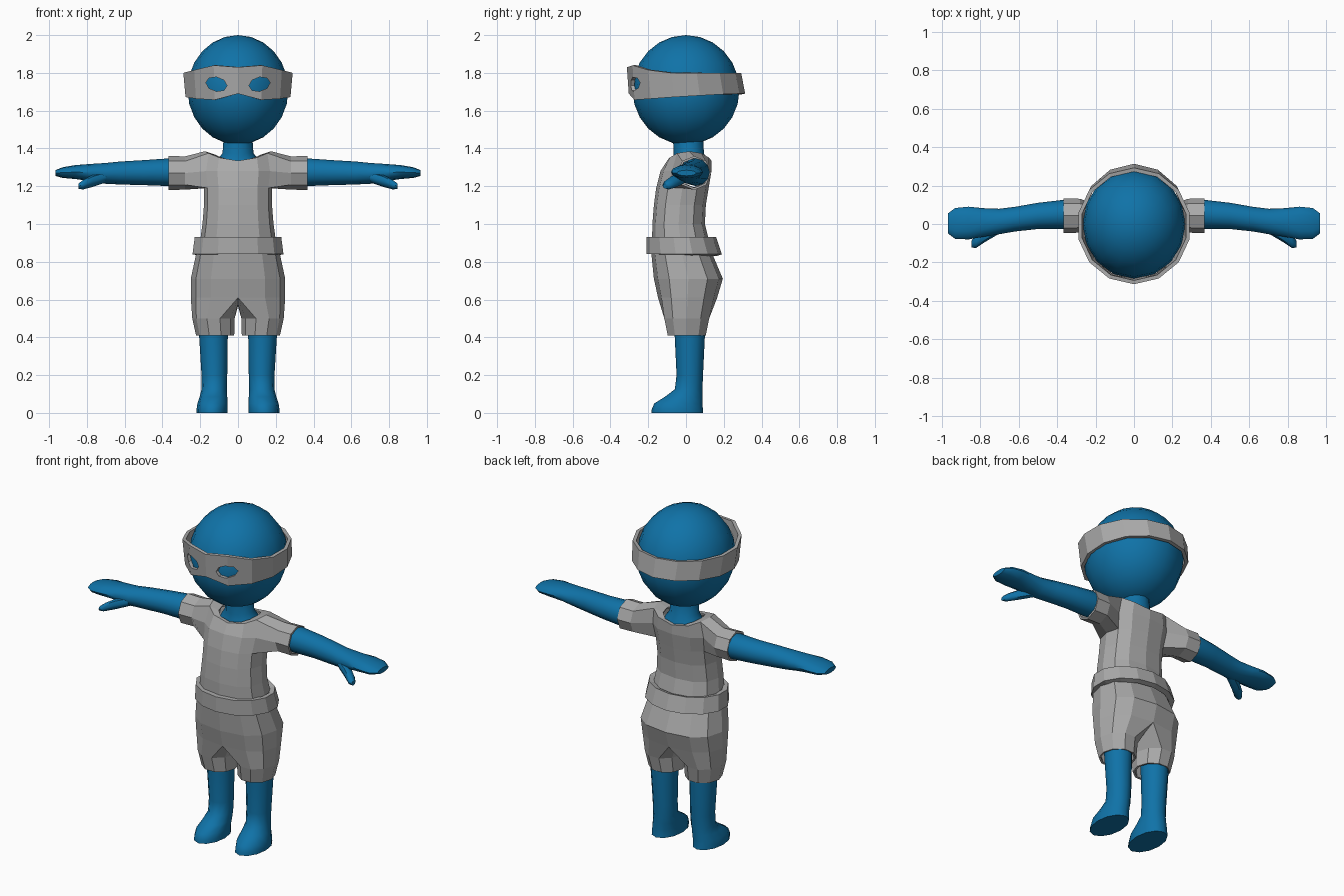
import bpy, bmesh, math
from math import sin, cos, pi, radians

if "Cube" in bpy.data.objects:
    bpy.data.objects.remove(bpy.data.objects["Cube"])


def material(name, rgb):
    m = bpy.data.materials.new(name)
    m.diffuse_color = (*rgb, 1)
    m.use_nodes = True
    m.node_tree.nodes["Principled BSDF"].inputs["Base Color"].default_value = m.diffuse_color
    return m


BLUE = material("blue_skin", (0.005, 0.17, 0.39))
GREY = material("grey_cloth", (0.40, 0.40, 0.40))


def finish(name, bm, mat, smooth=False):
    bmesh.ops.delete(bm, geom=[v for v in bm.verts if not v.link_faces], context='VERTS')
    bmesh.ops.recalc_face_normals(bm, faces=bm.faces[:])
    me = bpy.data.meshes.new(name)
    bm.to_mesh(me)
    bm.free()
    me.materials.append(mat)
    ob = bpy.data.objects.new(name, me)
    bpy.context.collection.objects.link(ob)
    if smooth:
        bpy.ops.object.select_all(action='DESELECT')
        ob.select_set(True)
        bpy.context.view_layer.objects.active = ob
        bpy.ops.object.shade_smooth_by_angle(angle=radians(50))
    return ob


def add_ring(bm, points):
    return [bm.verts.new(p) for p in points]


def bridge(bm, a, b, closed=True, skip=()):
    n = len(a)
    for i in range(n if closed else n - 1):
        if i not in skip:
            k = (i + 1) % n
            bm.faces.new((a[i], a[k], b[k], b[i]))


def loft(name, rings, mat, caps=True, smooth=False):
    bm = bmesh.new()
    rows = [add_ring(bm, r) for r in rings]
    for a, b in zip(rows, rows[1:]):
        bridge(bm, a, b)
    if caps:
        bm.faces.new(rows[0])
        bm.faces.new(rows[-1])
    return finish(name, bm, mat, smooth)


def mirror(ob):
    m = ob.modifiers.new("mirror", 'MIRROR')
    m.use_clip = True
    m.merge_threshold = 0.002


def thicken(ob, t):
    m = ob.modifiers.new("thickness", 'SOLIDIFY')
    m.thickness = t
    m.offset = -1


def z_ring(z, cx, cy, rx, ry, n=12):
    return [(cx + rx * sin(2 * pi * i / n), cy - ry * cos(2 * pi * i / n), z) for i in range(n)]


def x_ring(x, cy, cz, ry, rz, n=12):
    return [(x, cy + ry * cos(2 * pi * i / n), cz + rz * sin(2 * pi * i / n)) for i in range(n)]


def half_ring(z, rx, front, back, rise=0):
    """Seven points from back centre round the +x side to front centre."""
    pts = []
    for j in range(7):
        t = pi * j / 6
        s = 0 if j in (0, 6) else sin(t) ** 0.8
        c = math.copysign(abs(cos(t)) ** 0.85, cos(t))
        pts.append((rx * s, (front + back) / 2 + (back - front) / 2 * c, z + rise * s * s))
    return pts


# Head
bm = bmesh.new()
bmesh.ops.create_uvsphere(bm, u_segments=16, v_segments=12, radius=1)
for v in bm.verts:
    v.co = (v.co.x * 0.267, v.co.y * 0.283, 1.71 + v.co.z * 0.29)
finish("head", bm, BLUE, True)

# Neck, flaring into the collar
loft("neck", [z_ring(1.29, 0, 0.02, 0.13, 0.10), z_ring(1.345, 0, 0.02, 0.105, 0.09),
              z_ring(1.375, 0, 0.015, 0.082, 0.08), z_ring(1.47, 0, 0.01, 0.075, 0.08)],
     BLUE, smooth=True)

# Arms with mitten hands
arm = [(0.28, 0.05, 1.275, 0.07, 0.07), (0.37, 0.05, 1.274, 0.075, 0.073),
       (0.50, 0.042, 1.272, 0.068, 0.066), (0.62, 0.025, 1.27, 0.064, 0.061),
       (0.70, 0.013, 1.268, 0.066, 0.055), (0.78, 0.008, 1.272, 0.074, 0.046),
       (0.86, 0.005, 1.275, 0.085, 0.037), (0.93, 0.003, 1.272, 0.08, 0.028),
       (0.967, 0.003, 1.27, 0.052, 0.015)]
mirror(loft("arm", [x_ring(*r) for r in arm], BLUE, smooth=True))
thumb = [(0.70, -0.015, 1.25, 0.035, 0.03), (0.77, -0.055, 1.228, 0.036, 0.032),
         (0.82, -0.09, 1.208, 0.034, 0.025), (0.845, -0.105, 1.2, 0.018, 0.014)]
mirror(loft("thumb", [x_ring(*r, n=8) for r in thumb], BLUE, smooth=True))

# Legs and feet
leg = [(0.50, 0.13, 0.02, 0.078, 0.08), (0.41, 0.13, 0.02, 0.076, 0.08),
       (0.20, 0.125, 0.02, 0.068, 0.07), (0.125, 0.126, 0.014, 0.067, 0.073),
       (0.085, 0.13, -0.012, 0.073, 0.10), (0.05, 0.135, -0.04, 0.08, 0.128),
       (0.02, 0.137, -0.046, 0.082, 0.135), (0.0, 0.137, -0.046, 0.082, 0.137)]
mirror(loft("leg", [z_ring(*r) for r in leg], BLUE, smooth=True))

# Shirt: half body with an arm hole that is pulled out into a sleeve
bm = bmesh.new()
body = [(0.88, 0.205, -0.18, 0.13), (1.0, 0.188, -0.178, 0.10), (1.1, 0.18, -0.17, 0.105),
        (1.19, 0.18, -0.158, 0.12), (1.28, 0.19, -0.135, 0.135),
        (1.335, 0.175, -0.10, 0.135, 0.05), (1.335, 0.115, -0.08, 0.115, 0.03)]
rows = [add_ring(bm, half_ring(*r)) for r in body]
for i, (a, b) in enumerate(zip(rows, rows[1:])):
    bridge(bm, a, b, closed=False, skip=(2, 3) if i in (3, 4) else ())
low, mid, top = rows[3:6]
prev = [low[3], low[4], mid[4], top[4], top[3], top[2], mid[2], low[2]]
for x, r in ((0.28, 0.088), (0.367, 0.09)):
    ring = add_ring(bm, [(x, 0.043 - r * sin(k * pi / 4), 1.27 - r * cos(k * pi / 4))
                         for k in range(8)])
    bridge(bm, prev, ring)
    prev = ring
shirt = finish("shirt", bm, GREY)
mirror(shirt)
thicken(shirt, 0.012)

# Belt
belt = loft("belt", [z_ring(0.84, 0, -0.01, 0.247, 0.20, 14),
                     z_ring(0.93, 0, -0.025, 0.235, 0.185, 14)], GREY, caps=False)
thicken(belt, 0.03)

# Shorts: half hips continuing into one leg
bm = bmesh.new()
hips = [(0.90, 0.205, -0.17, 0.125), (0.84, 0.222, -0.183, 0.14),
        (0.71, 0.25, -0.17, 0.195), (0.61, 0.25, -0.148, 0.165)]
rows = [add_ring(bm, half_ring(*r)) for r in hips]
for a, b in zip(rows, rows[1:]):
    bridge(bm, a, b, closed=False)
prev = rows[-1] + add_ring(bm, [(0, -0.08, 0.58), (0, 0.01, 0.565), (0, 0.10, 0.58)])
for z, cx, cy, rx, ry in ((0.50, 0.13, 0.004, 0.112, 0.125), (0.41, 0.121, 0.004, 0.101, 0.106)):
    ring = add_ring(bm, [(cx + rx * cos((3 - k) * pi / 5), cy + ry * sin((3 - k) * pi / 5), z)
                         for k in range(10)])
    bridge(bm, prev, ring)
    prev = ring
shorts = finish("shorts", bm, GREY)
mirror(shorts)
thicken(shorts, 0.012)

# Eye mask band: heights given from front centre to back centre
low_z = [1.69, 1.657, 1.663, 1.672, 1.68, 1.687, 1.69, 1.69]
top_z = [1.83, 1.84, 1.815, 1.80, 1.80, 1.80, 1.80, 1.80]


def band(rx, front, back, heights):
    pts = z_ring(0, 0, (front + back) / 2, rx, (back - front) / 2, 14)
    return [(x, y, heights[min(i, 14 - i)]) for i, (x, y, z) in enumerate(pts)]


mask = loft("eye_mask", [band(0.285, -0.303, 0.313, low_z),
                         band(0.297, -0.313, 0.292, top_z)], GREY, caps=False)
thicken(mask, 0.02)

# Eye holes
for s in (-1, 1):
    hole = [(s * (0.114 + 0.056 * cos(k * pi / 4)),
             1.74 + 0.038 * sin(k * pi / 4) + 0.008 * cos(k * pi / 4)) for k in range(8)]
    cutter = loft("eye_hole_cutter", [[(x, y, z) for x, z in hole] for y in (-0.40, -0.15)], GREY)
    cutter.hide_render = True
    cutter.hide_set(True)
    cut = mask.modifiers.new("eye_hole", 'BOOLEAN')
    cut.operation = 'DIFFERENCE'
    cut.solver = 'EXACT'
    cut.object = cutter
